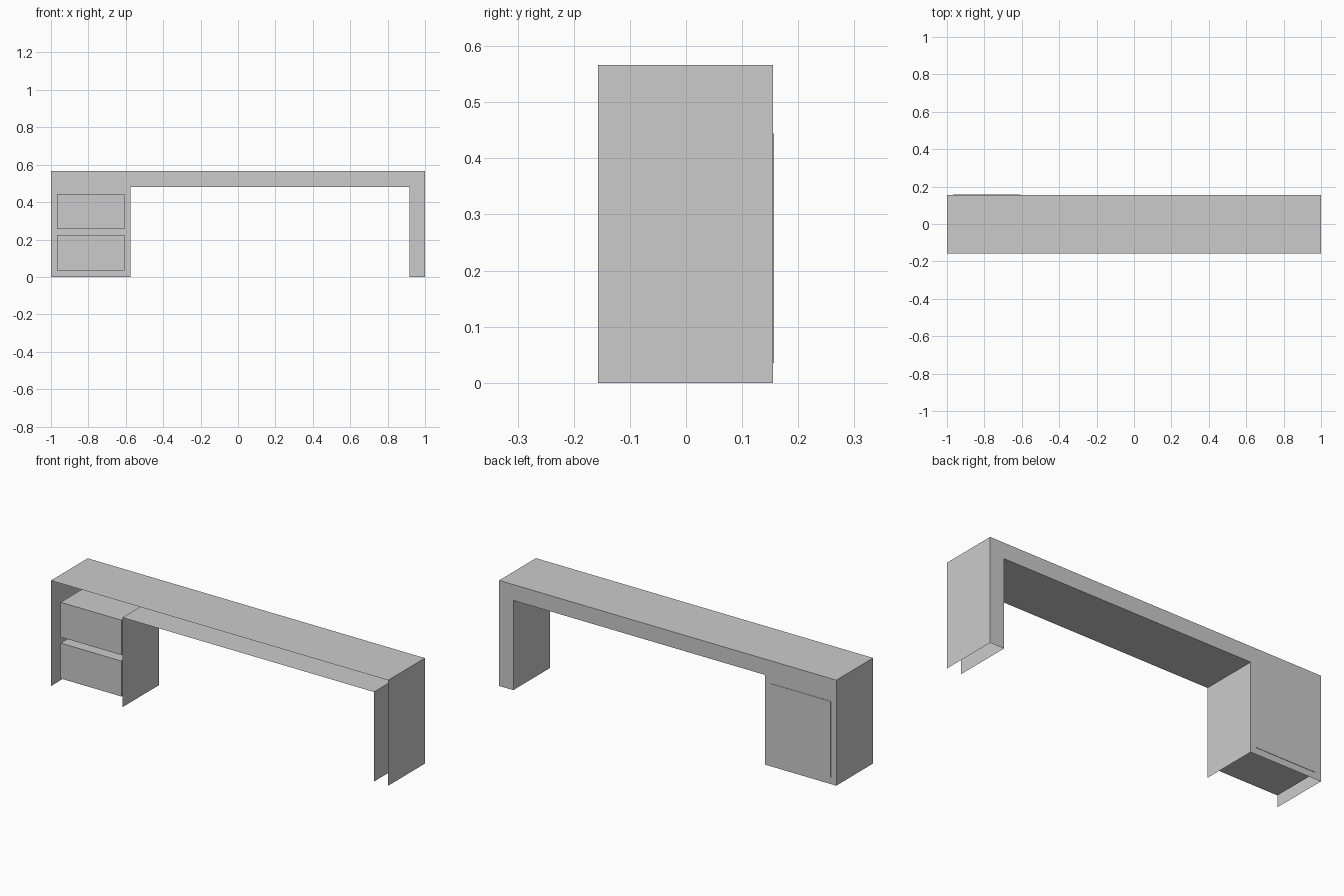
import bpy
import bmesh

if "Cube" in bpy.data.objects:
    bpy.data.objects.remove(bpy.data.objects["Cube"])


def make_object(name, bm):
    mesh = bpy.data.meshes.new(name)
    bm.to_mesh(mesh)
    bm.free()
    obj = bpy.data.objects.new(name, mesh)
    bpy.context.collection.objects.link(obj)
    return obj


FRONT, BACK = -0.157, 0.155

# Desk shell: thin sheets around a front outline, closed at the back,
# open at the front and under the legs
outline = [(-0.576, 0), (-1, 0), (-1, 0.566), (1, 0.566),
           (1, 0), (0.916, 0), (0.916, 0.481), (-0.576, 0.481)]
open_edges = {0, 4}
bm = bmesh.new()
front = [bm.verts.new((x, FRONT, z)) for x, z in outline]
back = [bm.verts.new((x, BACK, z)) for x, z in outline]
n = len(outline)
for i in range(n):
    if i not in open_edges:
        j = (i + 1) % n
        bm.faces.new((front[i], front[j], back[j], back[i]))
bm.faces.new(back)
bmesh.ops.recalc_face_normals(bm, faces=bm.faces)
make_object("desk_shell", bm)

# Drawer block: side profile with a slot between the two drawer fronts;
# its rear stands slightly proud of the shell's back
profile = [(-0.12, 0.035), (0.157, 0.035), (0.157, 0.444), (-0.12, 0.444),
           (-0.12, 0.257), (0.15, 0.257), (0.15, 0.225), (-0.12, 0.225)]
bm = bmesh.new()
side = bm.faces.new([bm.verts.new((-0.968, y, z)) for y, z in profile])
ext = bmesh.ops.extrude_face_region(bm, geom=[side], use_keep_orig=True)
moved = [g for g in ext["geom"] if isinstance(g, bmesh.types.BMVert)]
bmesh.ops.translate(bm, verts=moved, vec=(0.361, 0, 0))
bmesh.ops.recalc_face_normals(bm, faces=bm.faces)
make_object("drawer_block", bm)
